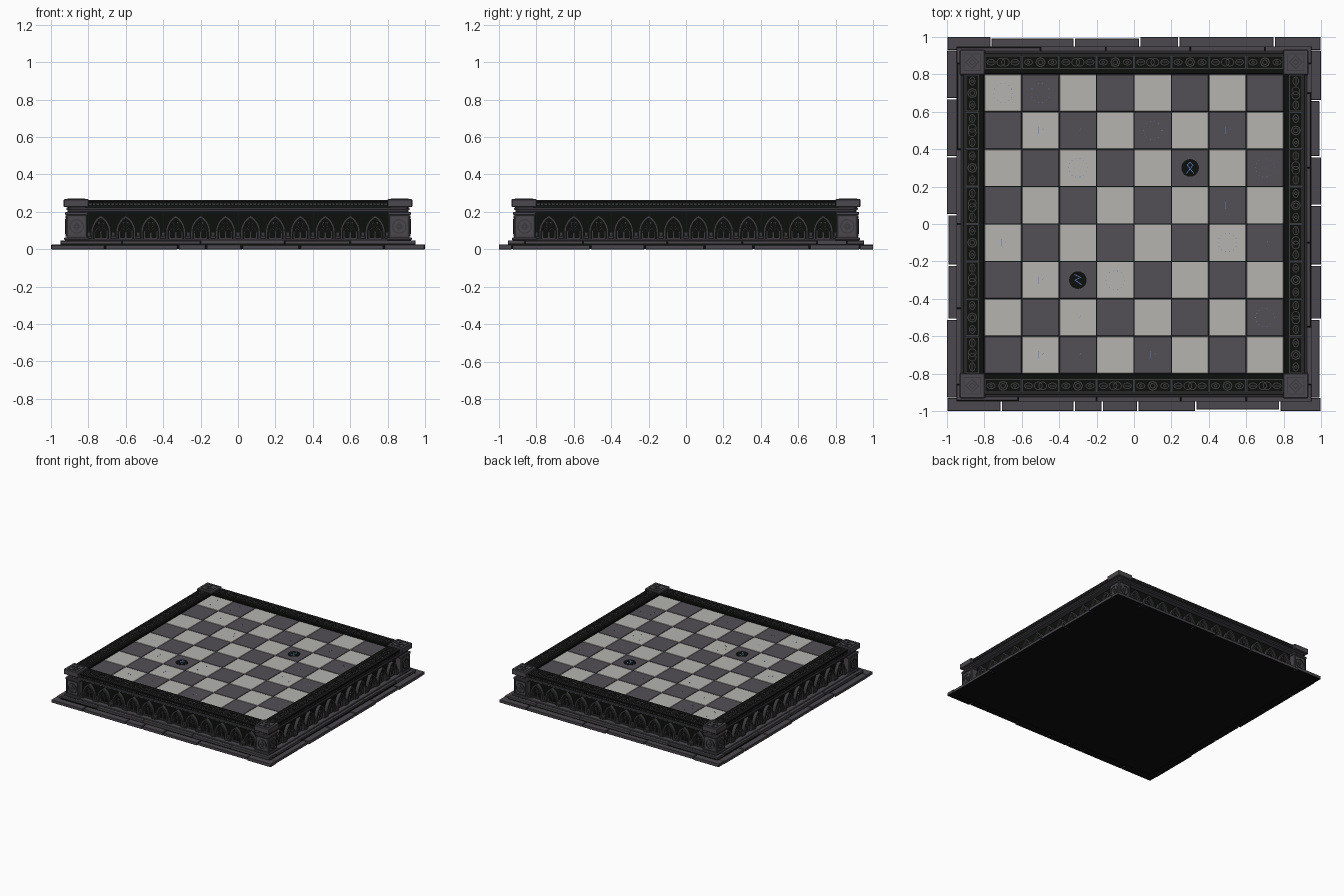
import bpy, bmesh, math, random
from mathutils import Matrix, Vector

random.seed(4)
if "Cube" in bpy.data.objects:
    bpy.data.objects.remove(bpy.data.objects["Cube"])


def material(name, *rgb):
    m = bpy.data.materials.new(name)
    m.use_nodes = True
    m.diffuse_color = (*rgb, 1)
    m.node_tree.nodes["Principled BSDF"].inputs["Base Color"].default_value = (*rgb, 1)
    return m


STONE = material("grey stone", .07, .065, .074)
RELIEF = material("carved stone", .045, .044, .047)
BLACK = material("black stone", .004, .005, .004)
LIGHT = material("light tile", .46, .455, .43)
DARK = material("dark tile", .085, .077, .092)
BLUE = material("rune blue", .1, .22, .6)


def box(bm, x0, x1, y0, y1, z0, z1, bevel=0):
    mat = Matrix.Translation(((x0 + x1) / 2, (y0 + y1) / 2, (z0 + z1) / 2)) @ \
        Matrix.Diagonal((x1 - x0, y1 - y0, z1 - z0, 1))
    vs = bmesh.ops.create_cube(bm, size=1, matrix=mat)["verts"]
    if bevel:
        edges = list({e for v in vs for e in v.link_edges})
        bmesh.ops.bevel(bm, geom=edges, offset=bevel, segments=1, affect='EDGES')


def strip(bm, pts, width, depth, frame, closed=True):
    """Raised ribbon following a 2D path, placed by a frame matrix."""
    pts = [Vector(p) for p in pts]
    n, rings = len(pts), []
    for i, p in enumerate(pts):
        a = pts[i - 1] if closed or i else None
        b = pts[(i + 1) % n] if closed or i < n - 1 else None
        t0 = (p - a).normalized() if a is not None else (b - p).normalized()
        t1 = (b - p).normalized() if b is not None else t0
        t = (t0 + t1).normalized()
        off = Vector((-t.y, t.x)) * width / 2 / max(.5, t.dot(t1))
        l, r = p + off, p - off
        rings.append([bm.verts.new(frame @ Vector((q.x, q.y, z)))
                      for q, z in ((l, 0), (l, depth), (r, depth), (r, 0))])
    for i in range(n if closed else n - 1):
        A, B = rings[i], rings[(i + 1) % n]
        for k in range(4):
            j = (k + 1) % 4
            bm.faces.new((A[k], A[j], B[j], B[k]))
    if not closed:
        bm.faces.new(rings[0])
        bm.faces.new(rings[-1][::-1])


def ellipse(cx, cy, rx, ry, n=12):
    return [(cx + rx * math.cos(math.tau * i / n), cy + ry * math.sin(math.tau * i / n))
            for i in range(n)]


def rect(x0, x1, y0, y1):
    return [(x0, y0), (x1, y0), (x1, y1), (x0, y1)]


def arch(cx, a, bottom, spring, n=5):
    half = [(-a, bottom)] + [(a + 2 * a * math.cos(t), spring + 2 * a * math.sin(t))
                             for t in (math.pi - math.pi / 3 * i / n for i in range(n + 1))]
    return [(cx + x, z) for x, z in half + [(-x, z) for x, z in half[-2::-1]]]


def finish(name, bm, *mats, turns=1, rule=None):
    bmesh.ops.recalc_face_normals(bm, faces=bm.faces)
    bm.normal_update()
    for f in bm.faces:
        f.material_index = rule(f) if rule else 0
    me = bpy.data.meshes.new(name)
    bm.to_mesh(me)
    bm.free()
    for m in mats:
        me.materials.append(m)
    for k in range(turns):
        side = "_" + ("front", "left", "back", "right")[k] if turns > 1 else ""
        ob = bpy.data.objects.new(name + side, me)
        ob.rotation_euler.z = k * math.pi / 2
        bpy.context.collection.objects.link(ob)


def wall(y):
    """Frame for reliefs on the front: u is x, v is z, depth goes outward."""
    return Matrix(((1, 0, 0, 0), (0, 0, -1, y), (0, 1, 0, 0), (0, 0, 0, 1)))


def flat(z):
    return Matrix.Translation((0, 0, z))


# Dark core with its underside and the bed below the tiles
bm = bmesh.new()
box(bm, -.95, .95, -.95, .95, .001, .03)
box(bm, -.87, .87, -.87, .87, .03, .225)
box(bm, -.81, .81, -.81, .81, .225, .24)
finish("core", bm, BLACK)


# Two courses of paving stones around the foot
def course(name, inner, outer, z0, z1, cuts, gap, rough):
    bm = bmesh.new()
    for k, side in enumerate(cuts):
        end = outer if k % 2 == 0 else inner
        xs = [-end] + side + [end]
        for a, b in zip(xs, xs[1:]):
            before = set(bm.verts)
            edge = outer - random.choice((0, 0, rough))
            top = z1 - random.choice((0, .003))
            box(bm, a + gap / 2, b - gap / 2, -edge, -inner, z0, top, .002)
            new = [v for v in bm.verts if v not in before]
            bmesh.ops.rotate(bm, verts=new, matrix=Matrix.Rotation(k * math.pi / 2, 3, 'Z'))
    finish(name, bm, STONE, BLACK, rule=lambda f: int(f.normal.z < -.5))


course("base_stones", .93, 1, 0, .026,
       [[-.71, -.32, -.17, .02, .33, .78], [-.51, -.22, .1, .36, .66],
        [-.75, -.24, -.03, .32, .765], [-.67, -.36, -.05, .22, .51]], .007, .008)
course("step_stones", .86, .95, .025, .048,
       [[-.62, -.2, .25, .6], [-.55, -.1, .3, .7], [-.7, -.3, .15, .5], [-.4, 0, .45]], .003, .006)

# Moulded ledges along each side
bm = bmesh.new()
box(bm, -.92, .92, -.925, -.86, .045, .056, .002)
box(bm, -.9, .9, -.912, -.86, .2, .212, .002)
box(bm, -.9, .9, -.918, -.86, .21, .222, .002)
finish("ledge", bm, STONE, turns=4)

# Pointed arcade: big arch, two lancets and a rosette in each bay
bm = bmesh.new()
face = wall(-.869)
for i in range(12):
    x = (i - 5.5) * .1333
    strip(bm, arch(x, .047, .055, .092), .012, .028, face, False)
    strip(bm, arch(x, .036, .055, .092), .004, .018, face, False)
    for s in (-1, 1):
        strip(bm, arch(x + s * .017, .014, .058, .088), .006, .014, face, False)
    strip(bm, ellipse(x, .13, .014, .014), .006, .014, face)
    box(bm, x - .034, x + .034, -.885, -.865, .055, .064)
for i in range(13):
    x = (i - 6) * .1333
    box(bm, x - .016, x + .016, -.903, -.865, .055, .072, .003)
    box(bm, x - .01, x + .01, -.896, -.865, .07, .092)
finish("arcade", bm, RELIEF, turns=4)

# Rim bars with beading and a thin outer edge
bm = bmesh.new()
box(bm, -.82, .82, -.914, -.8, .222, .26, .004)
finish("rim", bm, BLACK, turns=4)
bm = bmesh.new()
for i in range(80):
    x = (i - 39.5) * .02
    box(bm, x - .006, x + .006, -.918, -.91, .236, .245)
box(bm, -.81, .81, -.917, -.91, .225, .229)
box(bm, -.81, .81, -.912, -.907, .258, .264)
finish("rim_beading", bm, RELIEF, turns=4)

# Carved panels on top of the rim, two alternating patterns
bm = bmesh.new()
top, y = flat(.258), -.865
for i in range(8):
    x = (i - 3.5) * .2
    strip(bm, rect(x - .097, x + .097, y - .034, y + .034), .005, .005, top)
    for s in (-1, 1):
        e = x + s * .064
        strip(bm, ellipse(e, y, .022, .015), .005, .005, top)
        if i % 2:
            strip(bm, [(e - .016, y), (e + .016, y)], .005, .005, top, False)
            strip(bm, ellipse(x + s * .012, y, .021, .021), .005, .005, top)
        else:
            strip(bm, ellipse(e, y, .007, .007, 8), .005, .005, top)
    if i % 2 == 0:
        strip(bm, ellipse(x, y, .024, .024, 8), .006, .005, top)
        strip(bm, ellipse(x, y, .013, .013, 8), .005, .005, top)
finish("rim_carving", bm, RELIEF, turns=4)

# Corner posts with plinth, neck and cap
bm = bmesh.new()
for half, a, z0, z1 in ((.93, .795, .048, .064), (.918, .805, .06, .185), (.925, .8, .183, .2),
                        (.908, .81, .198, .228), (.932, .798, .225, .268)):
    box(bm, a, half, -half, -a, z0, z1, .004)
finish("corner_post", bm, STONE, turns=4)

# Post rosettes on both outer faces, and a diamond on each cap
bm = bmesh.new()
turn = Matrix.Rotation(math.pi / 2, 4, 'Z')
for frame, c in ((wall(-.917), .862), (turn @ wall(-.917), -.862)):
    strip(bm, rect(c - .048, c + .048, .07, .178), .006, .006, frame)
    strip(bm, ellipse(c, .122, .036, .036, 16), .008, .007, frame)
    strip(bm, ellipse(c, .122, .02, .02, 4), .006, .006, frame)
    strip(bm, ellipse(c, .122, .009, .009, 8), .008, .006, frame)
cap = Matrix.Translation((.865, -.865, .267))
strip(bm, rect(-.045, .045, -.045, .045), .005, .004, cap)
strip(bm, ellipse(0, 0, .034, .034, 4), .006, .004, cap)
strip(bm, ellipse(0, 0, .016, .016, 4), .005, .004, cap)
finish("post_carving", bm, RELIEF, turns=4)

# Chequered playing tiles
for name, mat, parity in (("dark_tiles", DARK, 0), ("light_tiles", LIGHT, 1)):
    bm = bmesh.new()
    for i in range(8):
        for j in range(8):
            if (i + j) % 2 == parity:
                x, y = (i - 3.5) * .2, (j - 3.5) * .2
                box(bm, x - .098, x + .098, y - .098, y + .098, .235, .248, .0015)
    finish(name, bm, mat)

# Two black medallions
bm = bmesh.new()
for s in (-1, 1):
    bmesh.ops.create_cone(bm, cap_ends=True, segments=24, radius1=.047, radius2=.047, depth=.004,
                          matrix=Matrix.Translation((s * .3, s * .3, .248)))
finish("medallions", bm, BLACK)

# Fine blue runes: signs on the medallions, dotted circles and small marks on tiles
bm = bmesh.new()
sign = flat(.2495)
strip(bm, [(-.32, -.27), (-.285, -.285), (-.315, -.3), (-.28, -.325)], .004, .001, sign, False)
strip(bm, [(.28, .27), (.315, .315), (.3, .33), (.285, .315), (.32, .27)], .004, .001, sign, False)
mark = flat(.2475)
for i, j in ((0, 7), (1, 7), (4, 6), (7, 5), (2, 5), (6, 3), (3, 2), (7, 1)):
    for x, y in ellipse((i - 3.5) * .2, (j - 3.5) * .2, .05, .05, 14):
        strip(bm, [(x - .002, y), (x + .002, y)], .003, .001, mark, False)
for i, j in ((0, 3), (1, 6), (2, 6), (6, 6), (6, 4), (7, 3), (1, 2), (2, 1), (1, 0), (2, 0), (4, 0)):
    x, y = (i - 3.5) * .2, (j - 3.5) * .2
    strip(bm, [(x - .01, y - .02), (x - .01, y + .02)], .002, .001, mark, False)
    strip(bm, [(x + .01, y), (x + .016, y + .01)], .002, .001, mark, False)
finish("runes", bm, BLUE)
